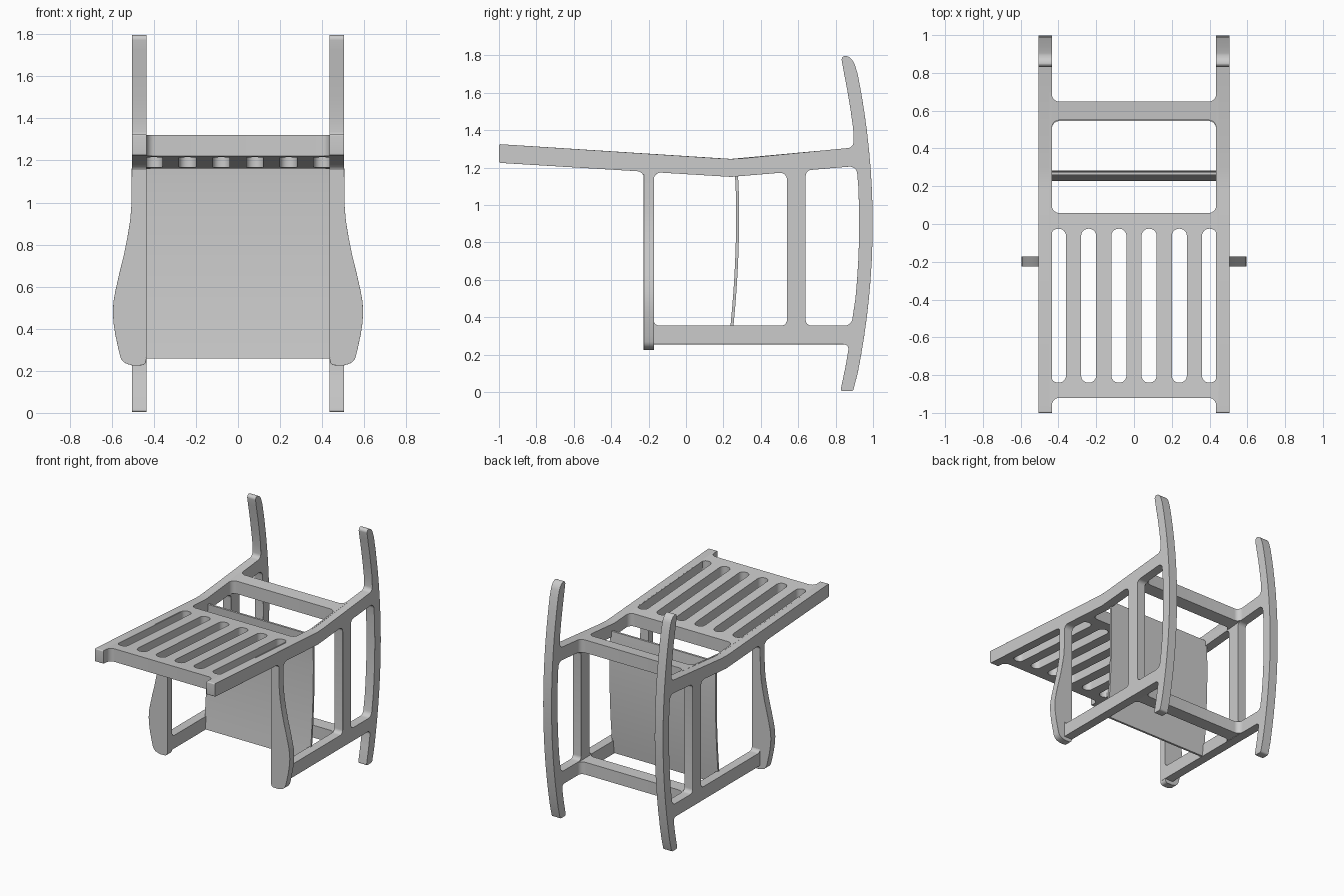
import bpy, bmesh
from mathutils import Vector

if "Cube" in bpy.data.objects:
    bpy.data.objects.remove(bpy.data.objects["Cube"])


def rounded(pts):
    """Turn (u, v[, radius]) corners into a 2D loop with filleted corners."""
    out = []
    for i, p in enumerate(pts):
        c = Vector(p[:2])
        r = p[2] if len(p) > 2 else 0
        if not r:
            out.append(c)
            continue
        a = (Vector(pts[i - 1][:2]) - c).normalized()
        b = (Vector(pts[(i + 1) % len(pts)][:2]) - c).normalized()
        p0, p1 = c + a * r, c + b * r
        # rational quadratic close to a circular arc
        w = (max(0.0, (1 - a.dot(b)) / 2)) ** 0.5
        for k in range(7):
            t = k / 6
            k0, k1, k2 = (1 - t) ** 2, 2 * w * t * (1 - t), t * t
            out.append((p0 * k0 + c * k1 + p1 * k2) / (k0 + k1 + k2))
    return out


def plate(name, loops, lo, hi, plane):
    """Fill outline and holes, extrude from lo to hi along the plane's normal."""
    cu = bpy.data.curves.new(name, 'CURVE')
    cu.dimensions, cu.fill_mode, cu.extrude = '2D', 'BOTH', (hi - lo) / 2
    for loop in loops:
        pts = rounded(loop)
        sp = cu.splines.new('POLY')
        sp.points.add(len(pts) - 1)
        for q, p in zip(sp.points, pts):
            q.co = (p.x, p.y, 0, 1)
        sp.use_cyclic_u = True
    tmp = bpy.data.objects.new(name + "_outline", cu)
    bpy.context.collection.objects.link(tmp)
    dg = bpy.context.evaluated_depsgraph_get()
    me = bpy.data.meshes.new_from_object(tmp.evaluated_get(dg))
    bpy.data.objects.remove(tmp)
    mid = (lo + hi) / 2
    bm = bmesh.new()
    bm.from_mesh(me)
    for v in bm.verts:
        a, b, w = v.co
        w += mid
        v.co = {'yz': (w, a, b), 'xz': (a, w, b), 'xy': (a, b, w)}[plane]
    bmesh.ops.remove_doubles(bm, verts=bm.verts, dist=1e-5)
    bmesh.ops.recalc_face_normals(bm, faces=bm.faces)
    bm.to_mesh(me)
    bm.free()
    me.materials.clear()
    ob = bpy.data.objects.new(name, me)
    bpy.context.collection.objects.link(ob)
    return ob


def finish(ob, mirror=False, bevel=0.006):
    if bevel:
        m = ob.modifiers.new("soft_edges", 'BEVEL')
        m.width, m.segments, m.limit_method, m.angle_limit = bevel, 2, 'ANGLE', 0.9
    if mirror:
        ob.modifiers.new("mirror", 'MIRROR').use_clip = False
    bpy.ops.object.select_all(action='DESELECT')
    ob.select_set(True)
    bpy.context.view_layer.objects.active = ob
    bpy.ops.object.shade_smooth_by_angle(angle=0.6)


def rocker(z, inset=0.0):
    return (0.998 - 0.125 * (z - 0.9) ** 2 - inset, z)


IN, OUT = 0.435, 0.505

# Side frame: rocker, back post, seat rail and leg in one flat piece
outer = [(-1, 1.225, 0.008), (-0.222, 1.178, 0.04), (-0.222, 0.255),
         (rocker(0.25, 0.072)[0], 0.255, 0.03), rocker(0.13, 0.072),
         (0.825, 0.004, 0.012), (0.893, 0.004, 0.012)]
outer += [rocker(0.1 * k) for k in range(1, 18)]
outer += [(0.898, 1.765, 0.02), (0.868, 1.797, 0.02), (0.828, 1.797, 0.025)]
outer += [rocker(z, 0.072) for z in (1.72, 1.6, 1.5, 1.4)]
outer += [(0.896, 1.307, 0.03), (0.3, 1.249), (0.24, 1.246), (0.18, 1.249), (-1, 1.325, 0.008)]
hole_front = [(-0.173, 0.355, 0.03), (0.54, 0.355, 0.03), (0.54, 1.175, 0.04),
              (0.24, 1.15), (-0.173, 1.175, 0.04)]
hole_back = [(0.64, 0.355, 0.03), (0.884, 0.355, 0.035)]
hole_back += [rocker(0.1 * k, 0.072) for k in range(5, 12)]
hole_back += [(0.912, 1.208, 0.04), (0.64, 1.185, 0.03)]
finish(plate("side_frame", [outer, hole_front, hole_back], IN, OUT, 'yz'), True)

# Armrest with bulging outer edge
arm = [(IN, 1.185), (OUT, 1.185), (0.506, 1.0), (0.512, 0.92), (0.525, 0.84), (0.543, 0.75),
       (0.565, 0.66), (0.583, 0.58), (0.592, 0.53), (0.595, 0.48), (0.592, 0.43),
       (0.583, 0.37), (0.568, 0.3), (0.553, 0.24, 0.03), (0.5, 0.225), (0.44, 0.227, 0.02),
       (IN, 0.27)]
finish(plate("armrest", [arm], -0.226, -0.172, 'xz'), True)

# Back: slatted panel and crossbar, bent along the back posts
W = IN + 0.012
outline = [(-W, -0.97), (-IN, -0.97), (-IN, -0.92, 0.04), (IN, -0.92, 0.04), (IN, -0.97), (W, -0.97),
           (W, 0.7), (IN, 0.7), (IN, 0.648, 0.04), (-IN, 0.648, 0.04), (-IN, 0.7), (-W, 0.7)]
opening = [(-IN, 0.058, 0.04), (IN, 0.058, 0.04), (IN, 0.55, 0.04), (-IN, 0.55, 0.04)]
loops = [outline, opening]
for i in range(6):
    x = -0.4 + 0.16 * i
    h, r = 0.04, 0.038
    loops.append([(x - h, -0.84, r), (x + h, -0.84, r), (x + h, -0.025, r), (x - h, -0.025, r)])
bent = [(-0.99, 1.2246), (0.24, 1.15), (0.88, 1.206), (0.88, 1.305), (0.24, 1.246), (-0.99, 1.3244)]
back = plate("slatted_back", [bent], -0.6, 0.6, 'yz')
cutter = plate("back_outline_cutter", loops, 1.0, 1.5, 'xy')
cutter.hide_render = True
cutter.hide_viewport = False
mod = back.modifiers.new("outline", 'BOOLEAN')
mod.operation, mod.object, mod.solver = 'INTERSECT', cutter, 'EXACT'
dg = bpy.context.evaluated_depsgraph_get()
cut_mesh = bpy.data.meshes.new_from_object(back.evaluated_get(dg))
back.modifiers.clear()
back.data = cut_mesh
bpy.data.objects.remove(cutter)
finish(back, bevel=0)

# Lower crossbar between the legs
bar = [(-W, 0.49), (-IN, 0.49), (-IN, 0.545, 0.04), (IN, 0.545, 0.04), (IN, 0.49), (W, 0.49),
       (W, 0.7), (IN, 0.7), (IN, 0.648, 0.04), (-IN, 0.648, 0.04), (-IN, 0.7), (-W, 0.7)]
finish(plate("lower_crossbar", [bar], 0.258, 0.352, 'xy'), bevel=0)

# Thin curved seat panel
zs = [0.258 + 0.94 * k / 14 for k in range(15)]
mid = [(0.276 - 0.085 * (z - 0.95) ** 2 - 0.1 * max(0, z - 1.0) ** 2, z) for z in zs]
seat = [(y - 0.008, z) for y, z in mid] + [(y + 0.008, z) for y, z in reversed(mid)]
finish(plate("seat_panel", [seat], -W, W, 'yz'), bevel=0)
